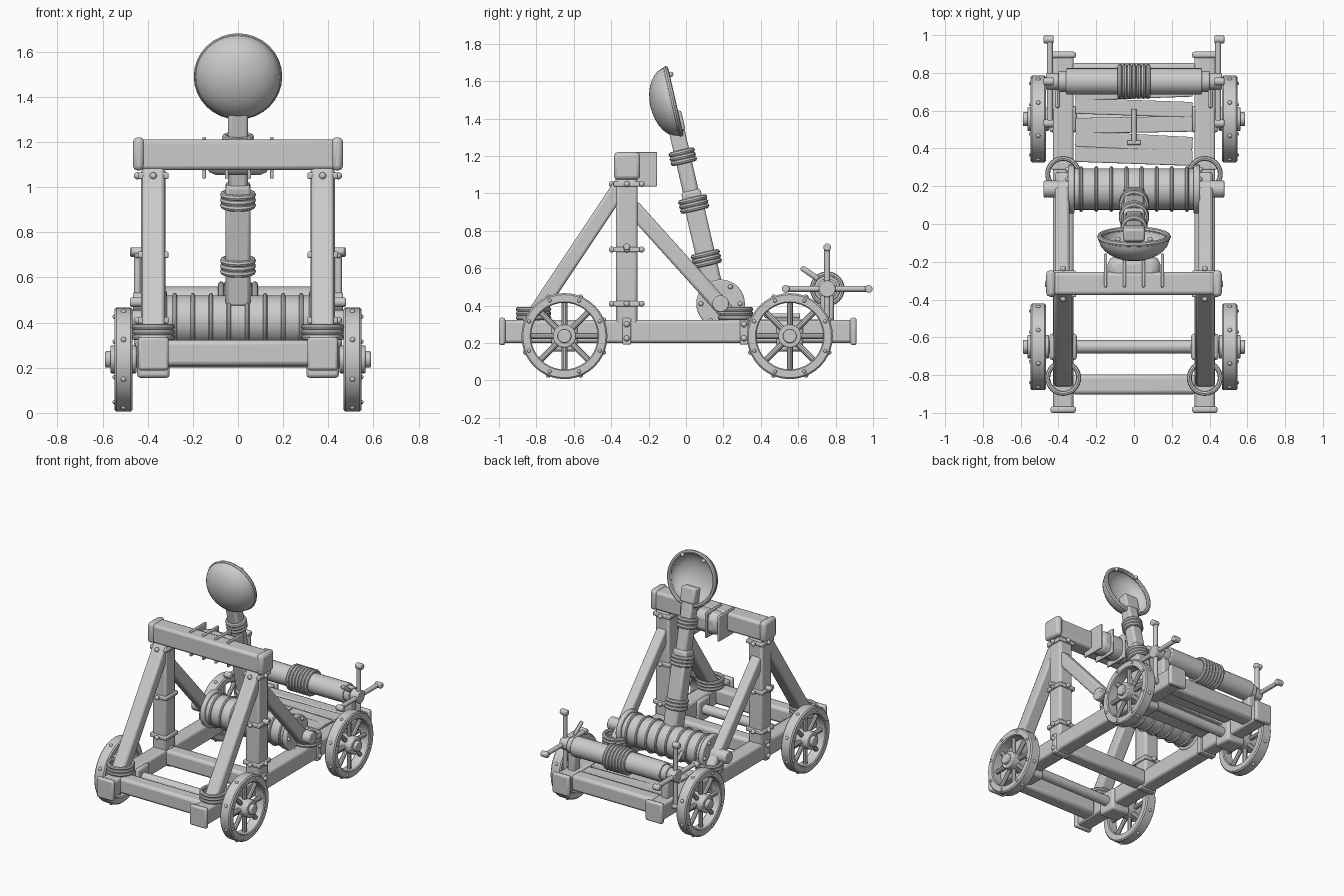
import bpy, math
from math import pi, sin, cos, radians
from mathutils import Vector

if "Cube" in bpy.data.objects:
    bpy.data.objects.remove(bpy.data.objects["Cube"])

def smooth(o):
    bpy.ops.object.shade_smooth_by_angle(angle=radians(35))
    return o

def bevel(o, w, seg=2):
    if w:
        m = o.modifiers.new("bevel", 'BEVEL')
        m.width, m.segments, m.limit_method = w, seg, 'ANGLE'
    return o

def box(name, loc, size, bev=0.012, rot=(0, 0, 0)):
    bpy.ops.mesh.primitive_cube_add(size=1, location=loc, rotation=rot)
    o = bpy.context.object
    o.name = name
    o.scale = size
    bpy.ops.object.transform_apply(location=False, rotation=False, scale=True)
    return smooth(bevel(o, bev))

def cyl(name, p, q, r, bev=0.006, n=24, r2=None):
    p, q = Vector(p), Vector(q)
    d = q - p
    bpy.ops.mesh.primitive_cone_add(vertices=n, radius1=r, radius2=r if r2 is None else r2, depth=d.length,
                                    location=(p + q) / 2, rotation=d.to_track_quat('Z', 'Y').to_euler())
    o = bpy.context.object
    o.name = name
    return smooth(bevel(o, bev))

def ring(name, loc, axis, R, r):
    bpy.ops.mesh.primitive_torus_add(location=loc, rotation=Vector(axis).to_track_quat('Z', 'Y').to_euler(),
                                     major_radius=R, minor_radius=r, major_segments=32, minor_segments=8)
    o = bpy.context.object
    o.name = name
    return smooth(o)

def ball(name, loc, r):
    bpy.ops.mesh.primitive_uv_sphere_add(segments=12, ring_count=8, radius=r, location=loc)
    bpy.context.object.name = name
    return smooth(bpy.context.object)

def beam(name, x, a, b, wx, wd):
    # square timber in the yz plane from a to b
    (y0, z0), (y1, z1) = a, b
    return box(name, (x, (y0 + y1) / 2, (z0 + z1) / 2), (wx, wd, math.hypot(y1 - y0, z1 - z0)),
               0.015, (math.atan2(-(y1 - y0), z1 - z0), 0, 0))

def lathe(name, prof, loc, rot):
    # closed or open profile of (radius, height), spun about local z
    n, k = 40, len(prof)
    vs = [(r * cos(2 * pi * i / n), r * sin(2 * pi * i / n), z) for i in range(n) for r, z in prof]
    fs = [(i * k + j, (i + 1) % n * k + j, (i + 1) % n * k + (j + 1) % k, i * k + (j + 1) % k)
          for i in range(n) for j in range(k)]
    me = bpy.data.meshes.new(name)
    me.from_pydata(vs, [], fs)
    o = bpy.data.objects.new(name, me)
    bpy.context.collection.objects.link(o)
    o.location, o.rotation_euler = loc, rot
    bpy.ops.object.select_all(action='DESELECT')
    o.select_set(True)
    bpy.context.view_layer.objects.active = o
    return smooth(o)

# Wheels, axles
for y in (-0.65, 0.555):
    zc = 0.237
    cyl("axle", (-0.5, y, zc), (0.5, y, zc), 0.035)
    for s in (-1, 1):
        lathe("wheel_rim", [(0.178, -0.034), (0.184, -0.04), (0.222, -0.04), (0.23, -0.032),
                            (0.23, 0.032), (0.222, 0.04), (0.184, 0.04), (0.178, 0.034)],
              (s * 0.507, y, zc), (0, pi / 2, 0))
        cyl("wheel_hub", (s * 0.45, y, zc), (s * 0.565, y, zc), 0.062)
        cyl("axle_cap", (s * 0.55, y, zc), (s * 0.588, y, zc), 0.037)
        box("axle_block", (s * 0.375, y, 0.235), (0.145, 0.14, 0.16), 0.015)
        for i in range(8):
            a = i * pi / 4
            c, d = cos(a), sin(a)
            cyl("spoke", (s * 0.507, y + 0.05 * c, zc + 0.05 * d),
                (s * 0.507, y + 0.185 * c, zc + 0.185 * d), 0.016, 0, 10)
            a += pi / 8
            ball("rim_stud", (s * 0.507, y + 0.228 * cos(a), zc + 0.228 * sin(a)), 0.012)
            ball("side_stud", (s * 0.546, y + 0.205 * cos(a), zc + 0.205 * sin(a)), 0.01)

# Cross beams and deck
for y in (-0.85, -0.32, 0.8):
    box("cross_beam", (0, y, 0.265), (0.66, 0.105, 0.115), 0.02)
for i, y in enumerate((0.36, 0.435, 0.525, 0.615, 0.705)):
    box("deck_plank", (0, y, 0.31), (0.62, 0.083, 0.03), 0.006, (0, 0, radians((-2, -3, 1, -2, 2)[i])))
cyl("trigger_rod", (0, 0.43, 0.345), (0, 0.61, 0.345), 0.013, 0.003)
cyl("trigger_grip", (-0.035, 0.43, 0.345), (0.035, 0.43, 0.345), 0.012, 0.003)

# Side frames
for s in (-1, 1):
    x = s * 0.375
    box("side_rail", (x, -0.045, 0.262), (0.11, 1.87, 0.122), 0.015)
    for y in (-0.983, 0.895):
        box("rail_cap", (x, y, 0.262), (0.135, 0.034, 0.147))
    box("post", (x, -0.317, 0.64), (0.11, 0.115, 0.88), 0.015)
    beam("front_brace", x, (-0.83, 0.32), (-0.33, 1.07), 0.1, 0.085)
    beam("rear_brace", s * 0.38, (0.25, 0.33), (-0.29, 0.93), 0.075, 0.085)
    for z in (0.41, 0.7, 1.05):
        box("post_band", (x, -0.317, z), (0.135, 0.14, 0.028), 0.006)
        for y in (-0.397, -0.237):
            ball("band_bolt", (x, y, z), 0.016)
        ball("band_bolt", (s * 0.445, -0.317, z), 0.016)
    cyl("post_peg", (s * 0.42, -0.317, 0.715), (s * 0.472, -0.317, 0.715), 0.018)
    for y in (-0.317, 0.31):
        box("rail_strap", (x, y, 0.262), (0.128, 0.045, 0.142), 0.006)
        for z in (0.225, 0.3):
            ball("strap_bolt", (s * 0.44, y, z), 0.016)
    for y in (-0.815, 0.265):
        for z in (0.335, 0.358, 0.381):
            ring("brace_rope", (x, y, z), (0, 0, 1), 0.082, 0.013)
    box("top_beam_cap", (s * 0.44, -0.315, 1.147), (0.05, 0.14, 0.147), 0.02)

# Top beam with padded stop
box("top_beam", (0, -0.315, 1.143), (0.88, 0.122, 0.135), 0.018)
box("stop_pad", (0, -0.235, 1.13), (0.28, 0.13, 0.155), 0.045)
for x in (-0.15, -0.05, 0.05, 0.15):
    box("pad_strap", (x, -0.245, 1.13), (0.016, 0.18, 0.185), 0.005)

# Torsion drum
dy, dz = 0.185, 0.41
cyl("torsion_drum", (-0.34, dy, dz), (0.34, dy, dz), 0.11, 0.008, 32)
for i in range(8):
    ring("drum_rope", (-0.28 + i * 0.08, dy, dz), (1, 0, 0), 0.111, 0.01)
for s in (-1, 1):
    cyl("drum_plate", (s * 0.315, dy, dz), (s * 0.35, dy, dz), 0.13, 0.008, 32)
    cyl("drum_pin", (s * 0.33, dy, dz), (s * 0.478, dy, dz), 0.045)
    for i in range(6):
        a = i * pi / 3
        ball("plate_bolt", (s * 0.352, dy + 0.105 * cos(a), dz + 0.105 * sin(a)), 0.013)

# Throwing arm
tilt = radians(13)
up, out = Vector((0, -sin(tilt), cos(tilt))), Vector((0, cos(tilt), sin(tilt)))
base = Vector((0, 0.148, 0.48))
beam("arm_lower", 0, base[1:], (base + up * 0.55)[1:], 0.11, 0.105)
beam("arm_upper", 0, (base + up * 0.5)[1:], (base + up * 0.93)[1:], 0.088, 0.085)
for t, R in ((0.175, 0.066), (0.475, 0.066), (0.735, 0.058)):
    for k in (-1, 0, 1):
        ring("arm_rope", base + up * (t + k * 0.024), up, R, 0.014)
box("arm_tip", base + up * 0.925 + out * 0.012, (0.115, 0.07, 0.11), 0.012, (tilt, 0, 0))

# Bowl
bc = Vector((0, -0.068, 1.49))
outer = [(0.19 * cos(i * pi / 16), -0.125 * sin(i * pi / 16)) for i in range(9)]
inner = [(0.172 * cos(i * pi / 16), -0.107 * sin(i * pi / 16)) for i in range(8, -1, -1)]
lathe("bowl", outer + inner, bc, out.to_track_quat('Z', 'Y').to_euler())
ring("bowl_rim", bc, out, 0.182, 0.014)
for x in (-0.085, 0.085):
    ball("bowl_stud", bc + up * 0.146 + out * 0.02 + Vector((x, 0, 0)), 0.014)

# Windlass
wy, wz = 0.755, 0.49
cyl("windlass_shaft", (-0.46, wy, wz), (0.46, wy, wz), 0.026)
cyl("windlass_core", (-0.4, wy, wz), (0.4, wy, wz), 0.056)
cyl("windlass_barrel", (-0.36, wy, wz), (0.36, wy, wz), 0.07)
for i in range(7):
    ring("windlass_rope", (-0.075 + i * 0.025, wy, wz), (1, 0, 0), 0.08, 0.013)
for s in (-1, 1):
    box("windlass_post", (s * 0.375, wy, 0.4), (0.06, 0.07, 0.2))
    x = s * 0.445
    cyl("windlass_hub", (s * 0.4, wy, wz), (s * 0.465, wy, wz), 0.045)
    for c, d in ((1, 0), (-1, 0), (0, 1), (0, -1)):
        cyl("handle_bar", (x, wy, wz), (x, wy + 0.22 * c, wz + 0.22 * d), 0.016, 0.004, 12)
        e = (wy + 0.222 * c, wz + 0.222 * d)
        cyl("handle_grip", (s * 0.425, *e), (s * 0.478, *e), 0.021, 0.006, 12)
    beam("ratchet_pawl", s * 0.405, (0.615, 0.605), (0.71, 0.54), 0.025, 0.03)
